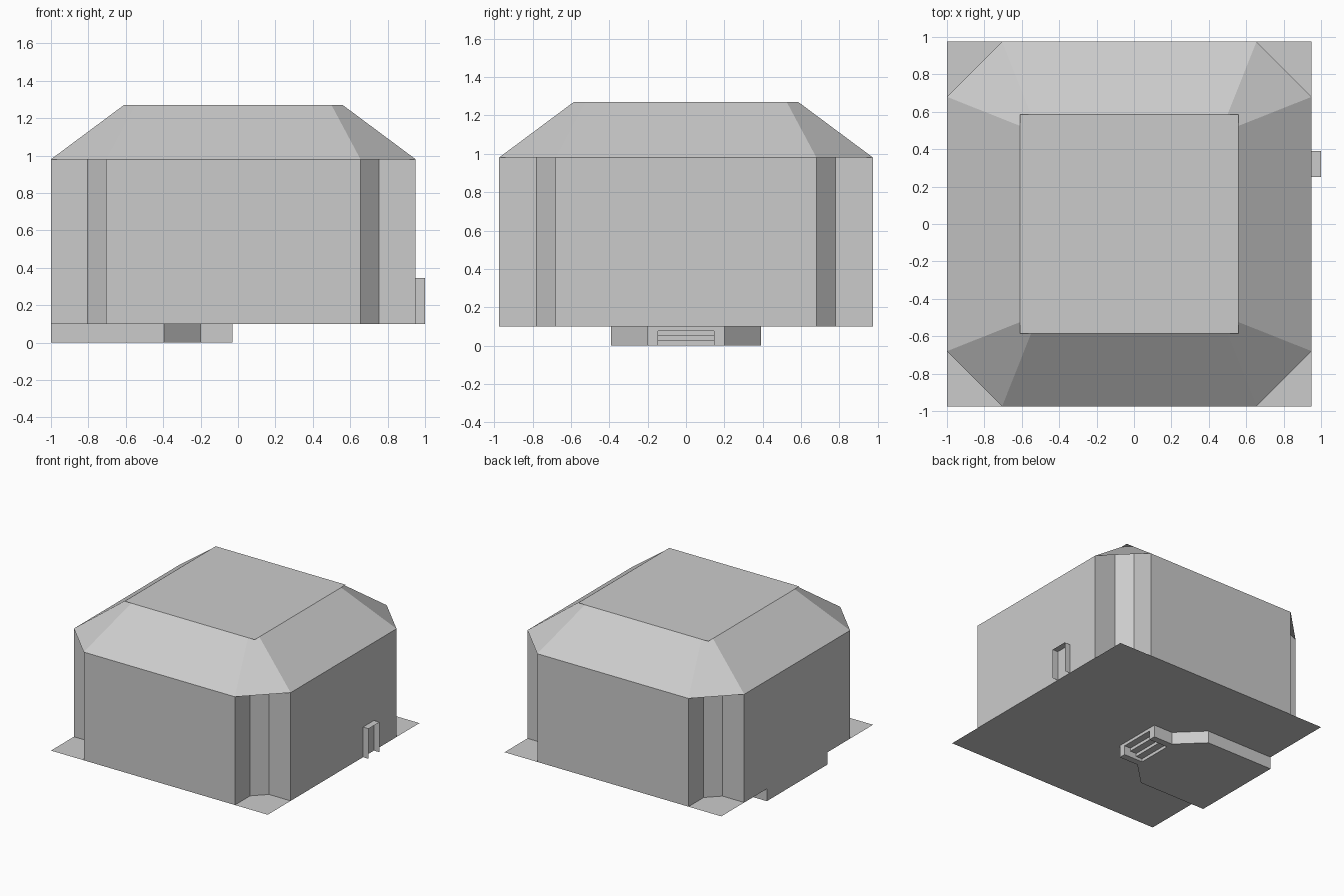
import bpy
import bmesh
from mathutils import Matrix, Vector

cube = bpy.data.objects.get("Cube")
if cube:
    bpy.data.objects.remove(cube, do_unlink=True)

# One plain plaster colour for the whole building
plaster = bpy.data.materials.new("plaster_grey")
plaster.use_nodes = True
GREY = (0.6, 0.6, 0.6, 1)
plaster.diffuse_color = GREY
bsdf = plaster.node_tree.nodes["Principled BSDF"]
bsdf.inputs["Base Color"].default_value = GREY
bsdf.inputs["Roughness"].default_value = 0.9

CX = -0.025          # centre of the square plan
HALF = 0.975         # half width of the plan
NOTCH = 0.68         # where the corner recess starts
INNER = 0.78         # where the recess diagonal ends
FLOOR, EAVE, TOP = 0.10, 0.98, 1.27
RECESS_TOP = 1.08    # recess walls run up to the sloping roof


def finish(name, bm, recalc=False):
    if recalc:
        bmesh.ops.recalc_face_normals(bm, faces=bm.faces[:])
    mesh = bpy.data.meshes.new(name)
    bm.to_mesh(mesh)
    bm.free()
    mesh.materials.append(plaster)
    obj = bpy.data.objects.new(name, mesh)
    bpy.context.collection.objects.link(obj)
    return obj


def turned(corner):
    """Repeat the points of one corner around the four corners of the plan."""
    return [Matrix.Rotation(i * 1.5707963, 3, 'Z') @ Vector(p) + Vector((CX, 0, 0))
            for i in range(4) for p in corner]


def band(bm, low, high, closed=True):
    """Join two point rows with quads."""
    a = [bm.verts.new(p) for p in low]
    b = [bm.verts.new(p) for p in high]
    n = len(a)
    for i in range(n if closed else n - 1):
        j = (i + 1) % n
        bm.faces.new((a[i], a[j], b[j], b[i]))
    return a, b


def sheet(name, points):
    bm = bmesh.new()
    bm.faces.new([bm.verts.new(p) for p in points])
    return finish(name, bm)


def box(name, low, high):
    bm = bmesh.new()
    bmesh.ops.create_cube(bm, size=1)
    low, high = Vector(low), Vector(high)
    for v in bm.verts:
        v.co = (low + high) / 2 + v.co * (high - low)
    return finish(name, bm)


# Walls with a recess at every corner
plan = [(HALF, NOTCH), (INNER, NOTCH), (NOTCH, INNER), (NOTCH, HALF)]
heights = [EAVE, RECESS_TOP, RECESS_TOP, EAVE]
bm = bmesh.new()
band(bm, turned([(x, y, FLOOR) for x, y in plan]),
     turned([(x, y, z) for (x, y), z in zip(plan, heights)]))
finish("walls", bm)

# Sloping roof with chamfered corners
RIM, CUT = 0.585, 0.525
bm = bmesh.new()
band(bm, turned([(HALF, NOTCH, EAVE), (NOTCH, HALF, EAVE)]),
     turned([(RIM, CUT, TOP), (CUT, RIM, TOP)]))
finish("roof_slopes", bm)

# Flat square roof panel
sheet("roof_top", turned([(RIM, RIM, TOP)]))

# Sunken area: chamfered outline open to the stairs
LEFT, RIGHT = CX - HALF, CX + HALF
STAIR_LOW, STAIR_HIGH = -0.2, -0.03
WIDE, NARROW, STEP = 0.39, 0.2, 0.145
pit = [(STAIR_LOW, NARROW), (-0.395, WIDE), (LEFT, WIDE),
       (LEFT, -WIDE), (-0.395, -WIDE), (STAIR_LOW, -NARROW)]
bm = bmesh.new()
low, high = band(bm, [(x, y, 0) for x, y in pit],
                 [(x, y, FLOOR) for x, y in pit], closed=False)
bm.faces.new(low[::-1])
finish("sunken_floor", bm)

# Main floor, cut out around the sunken area and its stairs
opening = [(LEFT, -WIDE), (-0.395, -WIDE), (STAIR_LOW, -NARROW),
           (STAIR_HIGH, -NARROW), (STAIR_HIGH, NARROW),
           (STAIR_LOW, NARROW), (-0.395, WIDE), (LEFT, WIDE)]
outer = [(LEFT, HALF), (RIGHT, HALF), (RIGHT, -HALF), (LEFT, -HALF)]
sheet("main_floor", [(x, y, FLOOR) for x, y in (opening + outer)[::-1]])

# Stair cheeks
for name, side in (("stair_cheek_left", 1), ("stair_cheek_right", -1)):
    ys = sorted((side * STEP, side * NARROW))
    box(name, (STAIR_LOW, ys[0], 0), (STAIR_HIGH, ys[1], FLOOR))

# Thin folded stair flight
profile = []
RISERS = 4
for i in range(RISERS):
    x = STAIR_LOW + (STAIR_HIGH - STAIR_LOW) * i / (RISERS - 1)
    profile += [(x, FLOOR * i / RISERS), (x, FLOOR * (i + 1) / RISERS)]
bm = bmesh.new()
band(bm, [(x, STEP, z) for x, z in profile],
     [(x, -STEP, z) for x, z in profile], closed=False)
finish("stair_steps", bm)

# Open door hood on the side wall
hood = [(0.25, FLOOR), (0.25, 0.345), (0.39, 0.345), (0.39, FLOOR)]
bm = bmesh.new()
band(bm, [(RIGHT, y, z) for y, z in hood],
     [(1.0, y, z) for y, z in hood], closed=False)
bmesh.ops.reverse_faces(bm, faces=bm.faces[:])
finish("door_hood", bm)
